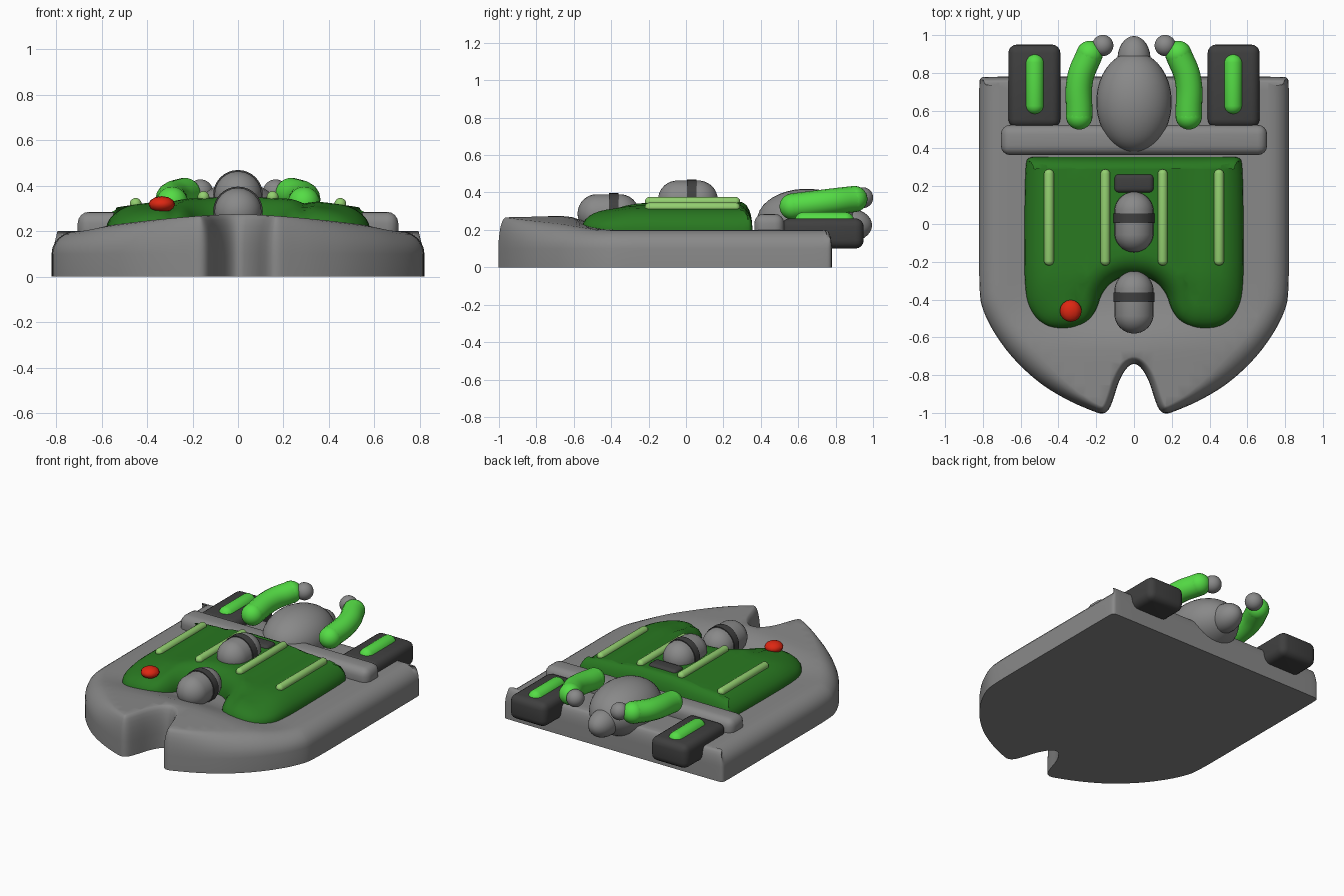
import bpy, bmesh, math
from mathutils import Vector, Matrix

if "Cube" in bpy.data.objects:
    bpy.data.objects.remove(bpy.data.objects["Cube"])


def material(name, rgb):
    m = bpy.data.materials.new(name)
    m.diffuse_color = (*rgb, 1)
    m.use_nodes = True
    m.node_tree.nodes["Principled BSDF"].inputs["Base Color"].default_value = m.diffuse_color
    return m


GREY = material("grey", (0.25, 0.25, 0.25))
DARK = material("dark grey", (0.05, 0.05, 0.05))
PAD = material("dark green", (0.022, 0.19, 0.015))
BRIGHT = material("bright green", (0.09, 0.72, 0.06))
PALE = material("pale green", (0.29, 0.62, 0.16))
RED = material("red", (0.72, 0.02, 0.006))


def finish(obj, mat, angle=40):
    obj.data.materials.clear()
    obj.data.materials.append(mat)
    bpy.ops.object.select_all(action='DESELECT')
    obj.select_set(True)
    bpy.context.view_layer.objects.active = obj
    bpy.ops.object.shade_smooth_by_angle(angle=math.radians(angle))
    return obj


def add(name, bm, mat, angle=40):
    me = bpy.data.meshes.new(name)
    bm.to_mesh(me)
    bm.free()
    obj = bpy.data.objects.new(name, me)
    bpy.context.collection.objects.link(obj)
    return finish(obj, mat, angle)


def ball(name, loc, radii, mat, stretch=0.0, seg=24, rings=15):
    """Ellipsoid with poles along y; stretch pulls the halves apart into a capsule."""
    bm = bmesh.new()
    bmesh.ops.create_uvsphere(bm, u_segments=seg, v_segments=rings, radius=1)
    bmesh.ops.rotate(bm, verts=bm.verts, matrix=Matrix.Rotation(math.pi / 2, 3, 'X'))
    for v in bm.verts:
        side = math.copysign(stretch, v.co.y)
        v.co = Vector((v.co.x * radii[0], v.co.y * radii[1] + side, v.co.z * radii[2])) + Vector(loc)
    return add(name, bm, mat)


def capsule(name, x, y0, y1, z, r, mat):
    return ball(name, (x, (y0 + y1) / 2, z), (r, r, r), mat, (y1 - y0) / 2 - r)


def box(name, lo, hi, bevel, mat):
    bm = bmesh.new()
    bmesh.ops.create_cube(bm, size=1)
    for v in bm.verts:
        v.co = Vector([(a + b) / 2 + c * (b - a) for a, b, c in zip(lo, hi, v.co)])
    bmesh.ops.bevel(bm, geom=bm.edges[:], offset=bevel, segments=4, profile=0.5, affect='EDGES')
    return add(name, bm, mat)


def smooth_outline(half, rounds=2):
    """Mirror a half outline (starting on x = 0) and cut its corners."""
    pts = [Vector(p) for p in half] + [Vector((-x, y)) for x, y in reversed(half) if x > 0]
    for _ in range(rounds):
        nxt = pts[1:] + pts[:1]
        pts = [q for a, b in zip(pts, nxt) for q in (a * 0.75 + b * 0.25, a * 0.25 + b * 0.75)]
    return pts


def domed_slab(name, half, base, wall, height, inset, mat):
    """Vertical wall, rounded shoulder and a top that follows height(x, y)."""
    pts = smooth_outline(half)
    n = len(pts)
    bm = bmesh.new()
    rings = [[bm.verts.new((p.x, p.y, base)) for p in pts]]
    for k in range(7):
        a = math.radians(15 * k)
        ring = []
        for i, p in enumerate(pts):
            t = (pts[(i + 1) % n] - pts[i - 1]).normalized()
            out = Vector((t.y, -t.x))
            w = inset(p.x, p.y, out)
            q = p - out * w * (1 - math.cos(a))
            ring.append(bm.verts.new((q.x, q.y, wall + (height(q.x, q.y) - wall) * math.sin(a))))
        rings.append(ring)
    for a, b in zip(rings, rings[1:]):
        for i in range(n):
            j = (i + 1) % n
            bm.faces.new((a[i], a[j], b[j], b[i]))
    bm.faces.new(list(reversed(rings[0])))
    cap = bm.faces.new(rings[-1])
    cap.material_index = 1

    # Slice the top into a grid so that it can take the height
    cuts = [(Vector((-0.79 + 0.06 * i, 0, 0)), Vector((1, 0, 0))) for i in range(27)]
    cuts += [(Vector((0, -0.97 + 0.06 * i, 0)), Vector((0, 1, 0))) for i in range(30)]
    for co, no in cuts:
        faces = [f for f in bm.faces if f.material_index == 1]
        geom = faces + list({e for f in faces for e in f.edges}) + list({v for f in faces for v in f.verts})
        bmesh.ops.bisect_plane(bm, geom=geom, dist=1e-5, plane_co=co, plane_no=no)
    faces = [f for f in bm.faces if f.material_index == 1]
    for v in {v for f in faces for v in f.verts}:
        v.co.z = height(v.co.x, v.co.y)
    bmesh.ops.triangulate(bm, faces=faces)
    for f in bm.faces:
        f.material_index = 0
    bmesh.ops.recalc_face_normals(bm, faces=bm.faces[:])
    return add(name, bm, mat, 50)


def ease(t):
    t = min(1, max(0, t))
    return t * t * (3 - 2 * t)


# Hull with a notched bow that rises toward the front
def hull_height(x, y):
    return 0.2 + 0.075 * ease((-0.38 - y) / 0.28) * max(0, 1 - (abs(x) / 0.75) ** 1.5)


def hull_inset(x, y, out):
    w = 0.04 + 0.07 * ease((abs(x) - 0.15) / 0.45)
    return w + (0.03 - w) * max(0, out.y) if y > 0 else w


hull_half = [(0, -0.735), (0.04, -0.76), (0.08, -0.83), (0.11, -0.93), (0.135, -0.99), (0.17, -1.007),
             (0.22, -0.99), (0.35, -0.935), (0.5, -0.845), (0.64, -0.715), (0.74, -0.58), (0.8, -0.46),
             (0.82, -0.37), (0.82, 0), (0.82, 0.5), (0.82, 0.74), (0.815, 0.775), (0.78, 0.78), (0.4, 0.78)]
domed_slab("hull", hull_half, 0, 0.1, hull_height, hull_inset, GREY)


# Seat pad with two rounded front lobes and a groove on each side
def pad_height(x, y):
    groove = 0.015 * math.exp(-((abs(x) - 0.29) / 0.025) ** 2)
    return 0.35 - 0.16 * x * x - groove - 0.03 * ease((-0.25 - y) / 0.25)


def pad_inset(x, y, out):
    return 0.12 - 0.06 * max(0, out.y)


pad_half = [(0, -0.27), (0.1, -0.29), (0.17, -0.36), (0.2, -0.46), (0.25, -0.525), (0.35, -0.56),
            (0.47, -0.545), (0.55, -0.46), (0.58, -0.34), (0.58, 0), (0.575, 0.32), (0.56, 0.355), (0.48, 0.355)]
domed_slab("pad", pad_half, 0.17, 0.21, pad_height, pad_inset, PAD)

# Two centre canisters, each with a dark band
for label, y0, y1, z, band in (("rear", -0.15, 0.17, 0.36, 0.03), ("front", -0.58, -0.25, 0.287, -0.387)):
    capsule(label + "_canister", 0, y0, y1, z, 0.104, GREY)
    bm = bmesh.new()
    bmesh.ops.create_cone(bm, cap_ends=True, segments=32, radius1=0.109, radius2=0.109, depth=0.05,
                          matrix=Matrix.Translation((0, band, z)) @ Matrix.Rotation(math.pi / 2, 4, 'X'))
    add(label + "_band", bm, DARK)
box("canister_block", (-0.105, 0.165, 0.25), (0.105, 0.265, 0.365), 0.025, DARK)

# Red button on the left lobe
ball("button", (-0.335, -0.46, 0.318), (0.058, 0.058, 0.036), RED, seg=12, rings=8)

# Crossbar and rear body
box("crossbar", (-0.705, 0.365, 0.15), (0.705, 0.525, 0.285), 0.05, GREY)
ball("rear_body", (0, 0.645, 0.25), (0.2, 0.265, 0.17), GREY, seg=32, rings=19)
ball("rear_knob", (0, 0.87, 0.225), (0.088, 0.125, 0.09), GREY)

for s, side in ((-1, "left"), (1, "right")):
    # Rear motor box and its bright cover
    x0, x1 = sorted((s * 0.39, s * 0.665))
    box(side + "_motor", (x0, 0.51, 0.1), (x1, 0.95, 0.262), 0.045, DARK)
    capsule(side + "_motor_cover", s * 0.525, 0.58, 0.9, 0.245, 0.05, BRIGHT)

    # Pale strips on the pad
    capsule(side + "_outer_strip", s * 0.45, -0.22, 0.29, 0.32, 0.026, PALE)
    capsule(side + "_inner_strip", s * 0.152, -0.22, 0.29, 0.35, 0.026, PALE)

    # Bent arm with rounded ends
    path = [(s * 0.29, 0.57, 0.325), (s * 0.285, 0.77, 0.35), (s * 0.235, 0.9, 0.365)]
    cu = bpy.data.curves.new(side + "_arm", 'CURVE')
    cu.dimensions = '3D'
    cu.bevel_depth = 0.07
    cu.bevel_resolution = 6
    sp = cu.splines.new('BEZIER')
    sp.bezier_points.add(2)
    for bp, co in zip(sp.bezier_points, path):
        bp.co = co
        bp.handle_left_type = bp.handle_right_type = 'AUTO'
    arm = bpy.data.objects.new(side + "_arm", cu)
    bpy.context.collection.objects.link(arm)
    bpy.ops.object.select_all(action='DESELECT')
    arm.select_set(True)
    bpy.context.view_layer.objects.active = arm
    bpy.ops.object.convert(target='MESH')
    finish(bpy.context.view_layer.objects.active, BRIGHT)
    for end, co in (("front", path[0]), ("rear", path[-1])):
        ball(f"{side}_arm_{end}_end", co, (0.07, 0.07, 0.07), BRIGHT)
    ball(side + "_arm_ball", (s * 0.165, 0.945, 0.372), (0.056, 0.056, 0.056), GREY)
